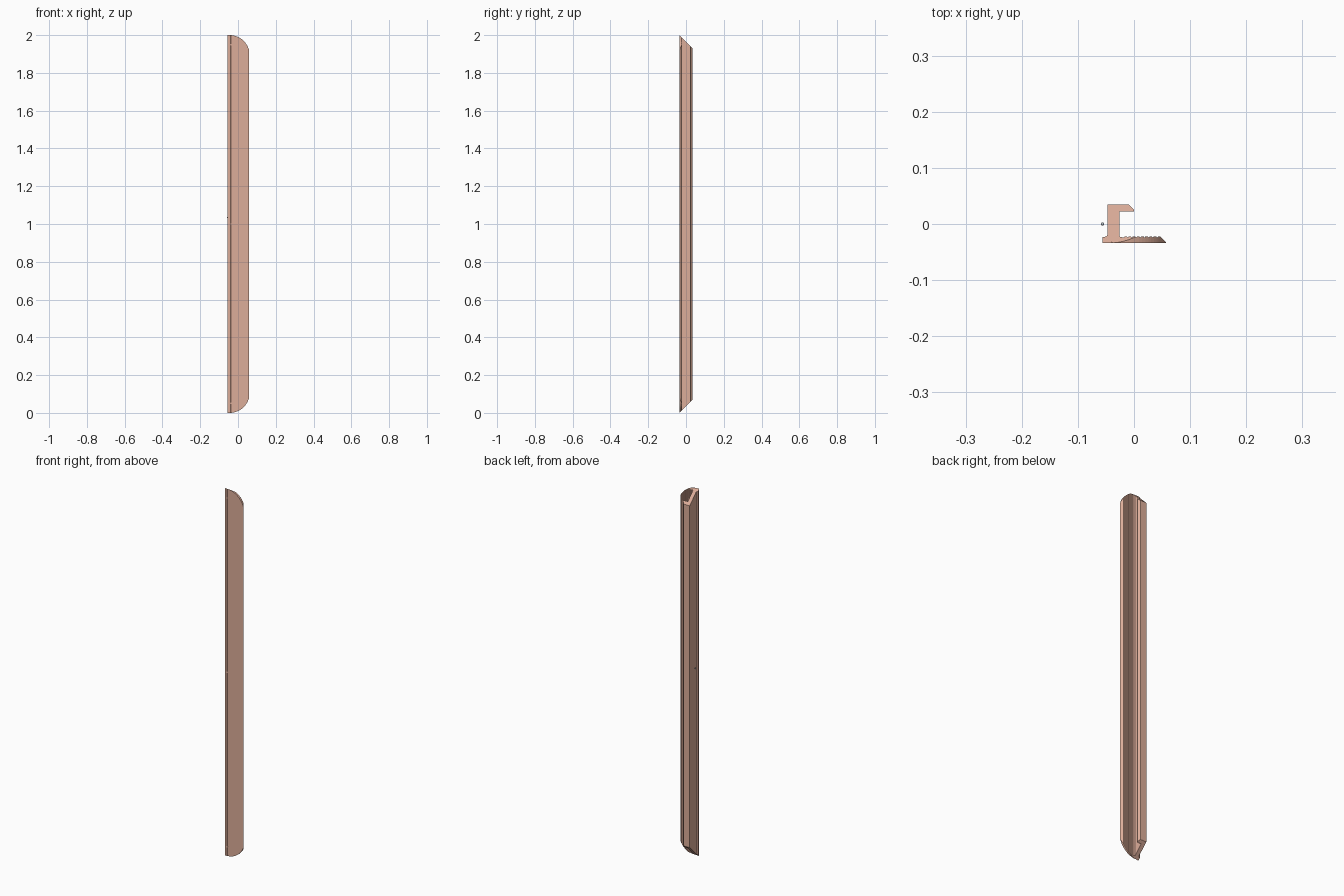
import bpy, bmesh, math
from mathutils import Vector

if "Cube" in bpy.data.objects:
    bpy.data.objects.remove(bpy.data.objects["Cube"])

L = 2.0


def material(name, rgb):
    m = bpy.data.materials.new(name)
    m.diffuse_color = (*rgb, 1)
    m.use_nodes = True
    m.node_tree.nodes["Principled BSDF"].inputs["Base Color"].default_value = m.diffuse_color
    return m


def prism(name, pts, direction):
    """Extrude a closed list of 3D points along a direction."""
    bm = bmesh.new()
    face = bm.faces.new([bm.verts.new(p) for p in pts])
    ext = bmesh.ops.extrude_face_region(bm, geom=[face])
    moved = [g for g in ext["geom"] if isinstance(g, bmesh.types.BMVert)]
    bmesh.ops.translate(bm, verts=moved, vec=Vector(direction))
    bmesh.ops.recalc_face_normals(bm, faces=bm.faces)
    me = bpy.data.meshes.new(name)
    bm.to_mesh(me)
    bm.free()
    ob = bpy.data.objects.new(name, me)
    bpy.context.collection.objects.link(ob)
    return ob


def intersect(target, cutter):
    mod = target.modifiers.new("end_cut", "BOOLEAN")
    mod.operation, mod.solver, mod.object = "INTERSECT", "EXACT", cutter
    bpy.context.view_layer.objects.active = target
    bpy.ops.object.modifier_apply(modifier=mod.name)
    bpy.data.objects.remove(cutter, do_unlink=True)


copper = material("terracotta", (0.72, 0.42, 0.32))
grey = material("steel", (0.45, 0.5, 0.55))

# Channel cross-section: front flange, web and back lip
profile = [(-0.056, -0.034), (-0.041, -0.034), (-0.0395, -0.032), (-0.038, -0.034),
           (0.058, -0.034), (0.049, -0.024)]
# ribbed inner face of the flange
teeth, x0, x1 = 9, 0.047, -0.02
step = (x0 - x1) / teeth
for i in range(teeth):
    a = x0 - i * step
    profile += [(a, -0.0225), (a - 0.6 * step, -0.0225), (a - 0.8 * step, -0.0245)]
profile += [(-0.026, -0.0225), (-0.026, 0.022), (0.0, 0.022), (0.0, 0.025),
            (-0.010, 0.035), (-0.047, 0.035)]
# fillet between the web and the flange edge
profile += [(-0.053 + 0.006 * math.cos(t), -0.017 - 0.006 * math.sin(t))
            for t in (math.radians(18 * k) for k in range(6))]
profile += [(-0.056, -0.023)]
channel = prism("channel_profile", [(x, y, 0) for x, y in profile], (0, 0, L))

# Mitre at both ends, sloping back at 45 degrees
f, b = -0.1, 0.1
d0, d1 = f + 0.034, b + 0.034
intersect(channel, prism("mitre_cutter", [(-0.2, f, d0), (-0.2, b, d1),
                                          (-0.2, b, L - d1), (-0.2, f, L - d0)], (0.4, 0, 0)))

# Rounded ends, curving down towards the right edge
R, cx = 0.107, -0.045
arc = [(cx + R * math.sin(t), R * (1 - math.cos(t)))
       for t in (math.radians(90 * k / 24) for k in range(25))]
outline = [(-0.1, 0)] + arc + [(x, L - z) for x, z in reversed(arc)] + [(-0.1, L)]
intersect(channel, prism("arc_cutter", [(x, -0.2, z) for x, z in outline], (0, 0.4, 0)))
channel.data.materials.clear()
channel.data.materials.append(copper)

# Screw heads along the front groove
for z in (0.05, 1.0, 1.95):
    bpy.ops.mesh.primitive_cylinder_add(vertices=16, radius=0.004, depth=0.002,
                                        location=(-0.0395, -0.0332, z),
                                        rotation=(math.pi / 2, 0, 0))
    bpy.context.object.name = "screw_head"
    bpy.context.object.data.materials.append(copper)

# Tiny bead beside the web
bpy.ops.mesh.primitive_uv_sphere_add(segments=16, ring_count=8, radius=0.003,
                                     location=(-0.056, 0, 1.035))
bpy.context.object.name = "side_bead"
bpy.context.object.data.materials.append(grey)
bpy.ops.object.shade_smooth()
